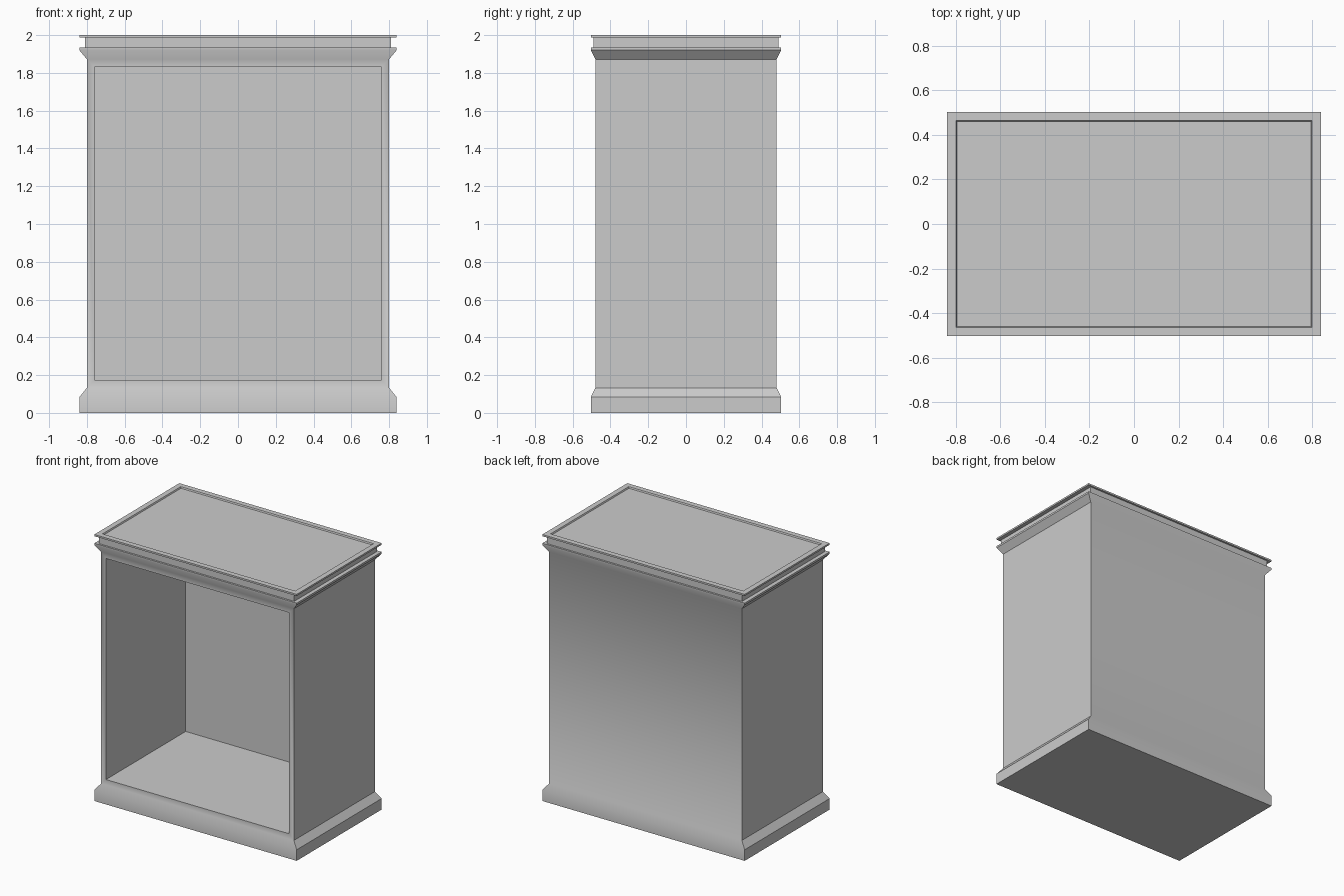
import bpy, bmesh, math

if "Cube" in bpy.data.objects:
    bpy.data.objects.remove(bpy.data.objects["Cube"])

# Moulding profile from floor to top: (half width, half depth, height)
PROFILE = [
    (0.84, 0.504, 0.0), (0.84, 0.504, 0.083), (0.80, 0.48, 0.133),    # plinth
    (0.80, 0.48, 1.872), (0.84, 0.504, 1.92), (0.84, 0.504, 1.934),   # cornice
    (0.81, 0.49, 1.934), (0.81, 0.49, 1.987),                         # groove
    (0.84, 0.504, 1.987), (0.84, 0.504, 2.0),                         # top slab
]

bm = bmesh.new()
rings = [[bm.verts.new((sx * x, sy * y, z))
          for sx, sy in ((-1, -1), (1, -1), (1, 1), (-1, 1))]
         for x, y, z in PROFILE]
bm.faces.new(rings[0][::-1])
top = bm.faces.new(rings[-1])
for level, (a, b) in enumerate(zip(rings, rings[1:])):
    for i in range(4):
        j = (i + 1) % 4
        face = bm.faces.new((a[i], a[j], b[j], b[i]))
        if level == 2 and i == 0:
            front = face
bm.normal_update()


def inset(face, thickness, depth=0.0):
    bmesh.ops.inset_region(bm, faces=[face], thickness=thickness,
                           depth=depth, use_even_offset=True)


# Shallow recess in the top, leaving a raised lip
inset(top, 0.04)
inset(top, 0.004, -0.01)

# Open front: frame, then the deep interior
inset(front, 0.04)
result = bmesh.ops.extrude_discrete_faces(bm, faces=[front])
for v in result["faces"][0].verts:
    v.co.y = 0.465

bmesh.ops.recalc_face_normals(bm, faces=bm.faces[:])
mesh = bpy.data.meshes.new("open_cabinet")
bm.to_mesh(mesh)
bm.free()
cabinet = bpy.data.objects.new("open_cabinet", mesh)
bpy.context.collection.objects.link(cabinet)

# Soft shading on shallow moulding angles, crisp elsewhere
bpy.context.view_layer.objects.active = cabinet
cabinet.select_set(True)
bpy.ops.object.shade_smooth_by_angle(angle=math.radians(30))
